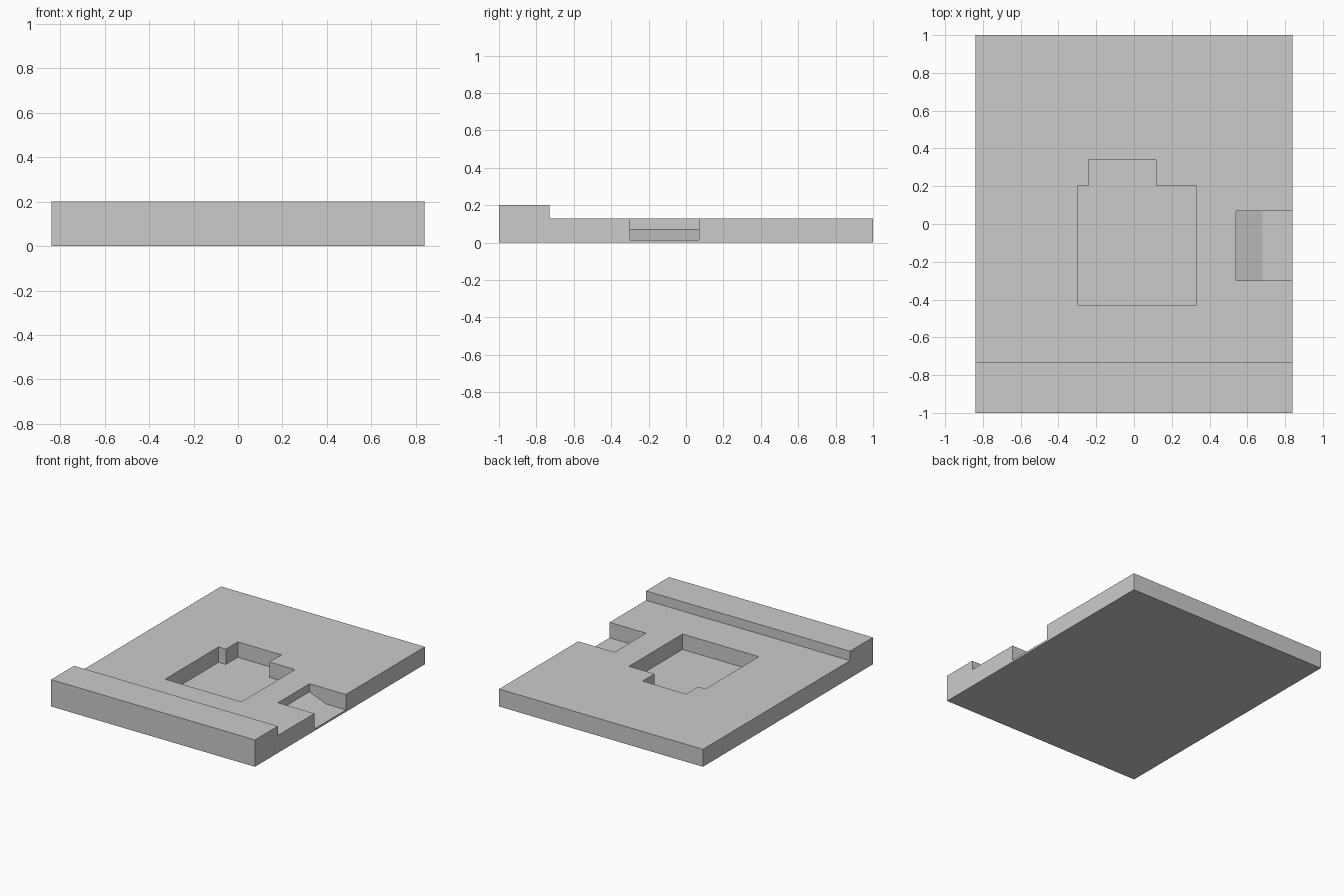
import bpy, bmesh
from mathutils import Vector

if "Cube" in bpy.data.objects:
    bpy.data.objects.remove(bpy.data.objects["Cube"])


def prism(name, points, direction):
    """Extrude a flat outline along a direction into a closed solid."""
    bm = bmesh.new()
    face = bm.faces.new([bm.verts.new(p) for p in points])
    out = bmesh.ops.extrude_face_region(bm, geom=[face])
    verts = [g for g in out["geom"] if isinstance(g, bmesh.types.BMVert)]
    bmesh.ops.translate(bm, verts=verts, vec=Vector(direction))
    bmesh.ops.recalc_face_normals(bm, faces=bm.faces[:])
    mesh = bpy.data.meshes.new(name)
    bm.to_mesh(mesh)
    bm.free()
    obj = bpy.data.objects.new(name, mesh)
    bpy.context.collection.objects.link(obj)
    return obj


def cut(target, cutter):
    """Subtract a cutter, apply the result and remove the cutter."""
    cutter.hide_render = True
    mod = target.modifiers.new("cut", 'BOOLEAN')
    mod.operation = 'DIFFERENCE'
    mod.solver = 'EXACT'
    mod.object = cutter
    bpy.context.view_layer.objects.active = target
    bpy.ops.object.modifier_apply(modifier=mod.name)
    bpy.data.objects.remove(cutter)


W, TOP, RIDGE, FLOOR = 0.84, 0.13, 0.20, 0.015

# Base plate with raised front ridge: side profile swept across the width
profile = [(-1, 0), (1, 0), (1, TOP), (-0.73, TOP), (-0.73, RIDGE), (-1, RIDGE)]
plate = prism("base_plate", [(-W, y, z) for y, z in profile], (2 * W, 0, 0))

# Central pocket with a narrower tab at the back
outline = [(-0.30, -0.43), (0.33, -0.43), (0.33, 0.20), (0.12, 0.20),
           (0.12, 0.34), (-0.24, 0.34), (-0.24, 0.20), (-0.30, 0.20)]
cut(plate, prism("pocket_cutter", [(x, y, FLOOR) for x, y in outline], (0, 0, 0.3)))

# Notch in the right edge, with a ramp down to its flat outer floor
ramp = [(0.54, 0.3), (0.54, 0.07), (0.68, FLOOR), (1.0, FLOOR), (1.0, 0.3)]
cut(plate, prism("notch_cutter", [(x, -0.30, z) for x, z in ramp], (0, 0.37, 0)))
